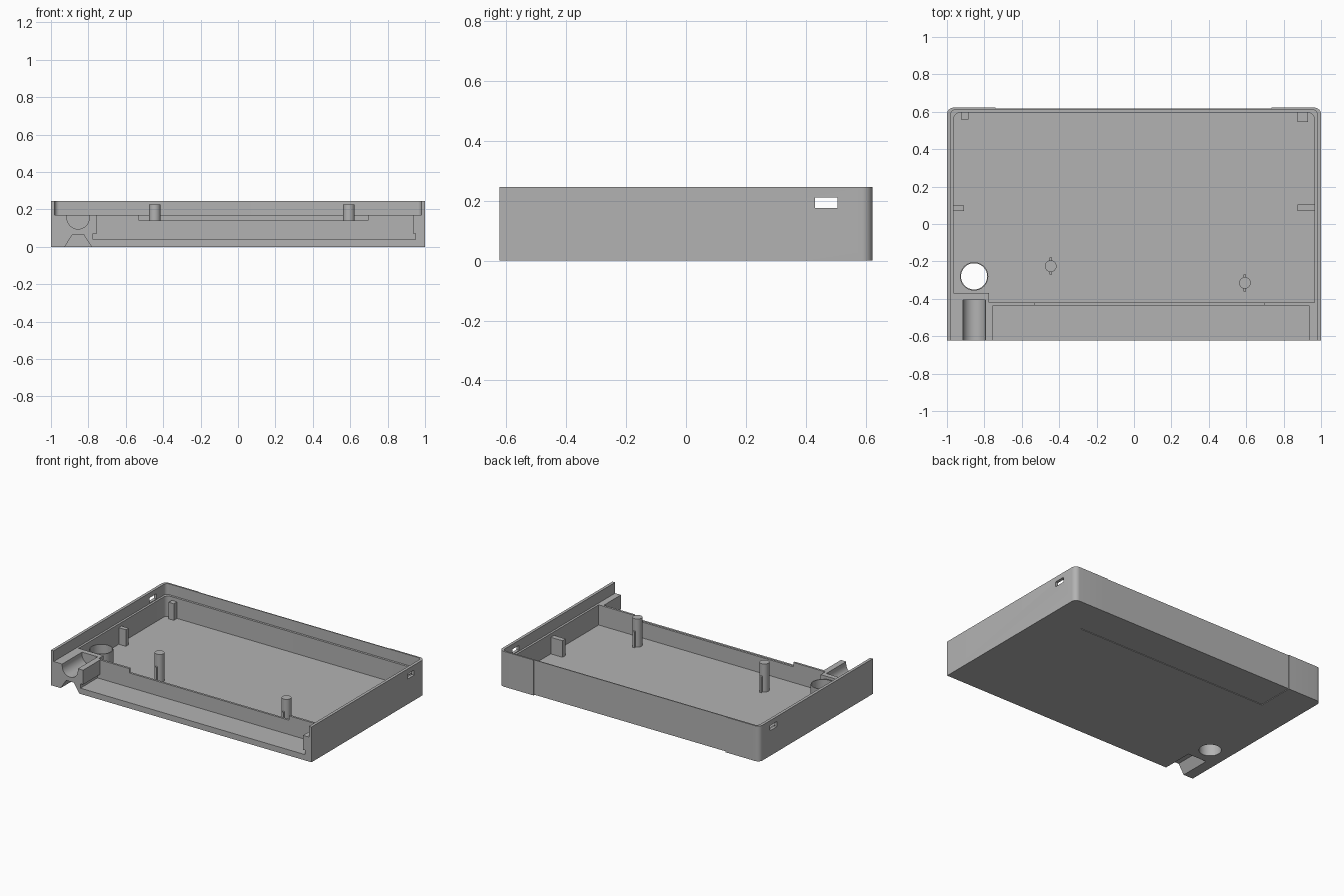
import bpy, bmesh
from math import pi, cos, sin
from mathutils import Vector

cube = bpy.data.objects.get("Cube")
if cube:
    bpy.data.objects.remove(cube, do_unlink=True)

grey = bpy.data.materials.new("plain_grey")
grey.use_nodes = True
grey.diffuse_color = (0.45, 0.45, 0.45, 1)
grey.node_tree.nodes["Principled BSDF"].inputs["Base Color"].default_value = (0.45, 0.45, 0.45, 1)


def prism(name, outline, low, high, axis="z"):
    """Extrude an outline: (x, y) along z, or (x, z) along y."""
    bm = bmesh.new()
    place = (lambda a, b: (a, b, low)) if axis == "z" else (lambda a, b: (a, low, b))
    face = bm.faces.new([bm.verts.new(place(a, b)) for a, b in outline])
    move = Vector((0, 0, high - low)) if axis == "z" else Vector((0, high - low, 0))
    new = bmesh.ops.extrude_face_region(bm, geom=[face])["geom"]
    bmesh.ops.translate(bm, vec=move, verts=[v for v in new if isinstance(v, bmesh.types.BMVert)])
    bmesh.ops.recalc_face_normals(bm, faces=bm.faces)
    mesh = bpy.data.meshes.new(name)
    bm.to_mesh(mesh)
    bm.free()
    mesh.materials.append(grey)
    obj = bpy.data.objects.new(name, mesh)
    bpy.context.collection.objects.link(obj)
    return obj


def rect(x0, x1, y0, y1):
    return [(x0, y0), (x1, y0), (x1, y1), (x0, y1)]


def arc(cx, cy, r, start, end, steps):
    turns = [start + (end - start) * i / steps for i in range(steps + 1)]
    return [(cx + r * cos(t), cy + r * sin(t)) for t in turns]


def circle(cx, cy, r, steps=40):
    return arc(cx, cy, r, 0, 2 * pi, steps)[:-1]


def round_back(half, back, r):
    """Back edge of an outline, right to left, with rounded corners."""
    return (arc(half - r, back - r, r, 0, pi / 2, 8)
            + arc(r - half, back - r, r, pi / 2, pi, 8))


def activate(obj):
    bpy.ops.object.select_all(action="DESELECT")
    obj.select_set(True)
    bpy.context.view_layer.objects.active = obj


def combine(obj, tool, operation="DIFFERENCE"):
    mod = obj.modifiers.new(tool.name, "BOOLEAN")
    mod.operation, mod.solver, mod.object = operation, "EXACT", tool
    activate(obj)
    bpy.ops.object.modifier_apply(modifier=mod.name)
    bpy.data.objects.remove(tool, do_unlink=True)


def smooth(obj):
    activate(obj)
    bpy.ops.object.shade_smooth_by_angle(angle=pi / 6)


# Tray shell
tray = prism("tray", [(-1, -.622), (1, -.622)] + round_back(1, .622, .035), 0, .245)

# Stepped rim and main cavity
combine(tray, prism("rim_cut", [(-.98, -1), (.98, -1)] + round_back(.98, .61, .025), .17, .5))
cavity = [(-.965, -.37), (-.775, -.37), (-.775, -.42), (.965, -.42)] + round_back(.965, .595, .035)
combine(tray, prism("cavity_cut", cavity, .03, .5))

# Front pocket with undercut sides, and the lowered lip behind it
pocket = [(-.775, .04), (.95, .04), (.95, .07), (.935, .07),
          (.935, .5), (-.755, .5), (-.755, .07), (-.775, .07)]
combine(tray, prism("pocket_cut", pocket, -1, -.435, "y"))
combine(tray, prism("lip_cut", rect(-.53, .695, -.45, -.4), .14, .5))

# Round channel above and sloped groove below the front corner block
channel = arc(-.855, .155, .06, pi, 2 * pi, 16) + [(-.795, .3), (-.915, .3)]
combine(tray, prism("channel_cut", channel, -1, -.405, "y"))
groove = [(-.93, -.005), (-.78, -.005), (-.825, .065), (-.885, .065)]
combine(tray, prism("groove_cut", groove, -1, -.405, "y"))

# Side slots, shallow back and underside recess
combine(tray, prism("slot_cut", rect(-2, 2, .43, .505), .175, .21))
combine(tray, prism("back_recess_cut", rect(-.74, .735, .617, 1), -1, 1))
combine(tray, prism("underside_recess_cut", rect(-.74, .735, .36, 1), -1, .004))

# Hole through the floor with a raised collar
combine(tray, prism("hole_cut", circle(-.855, -.28, .07), -1, .1))
smooth(tray)
collar = prism("hole_collar", circle(-.855, -.28, .076), .02, .16)
combine(collar, prism("collar_cut", circle(-.855, -.28, .07), -1, 1))
smooth(collar)

# Support blocks along the walls
blocks = {
    "back_right_block": (-.925, -.885, .56, .6),
    "back_left_block": (.875, .93, .545, .6),
    "side_right_block": (-.97, -.91, .07, .1),
    "side_left_block": (.875, .97, .07, .105),
}
for name, bounds in blocks.items():
    prism(name, rect(*bounds), .025, .145)

# Mounting pegs with small ribs front and back
for side, x, y in (("right", -.445, -.225), ("left", .593, -.315)):
    smooth(prism(side + "_peg", circle(x, y, .031, 32), .025, .225))
    prism(side + "_peg_rib", rect(x - .007, x + .007, y - .045, y + .045), .025, .14)
